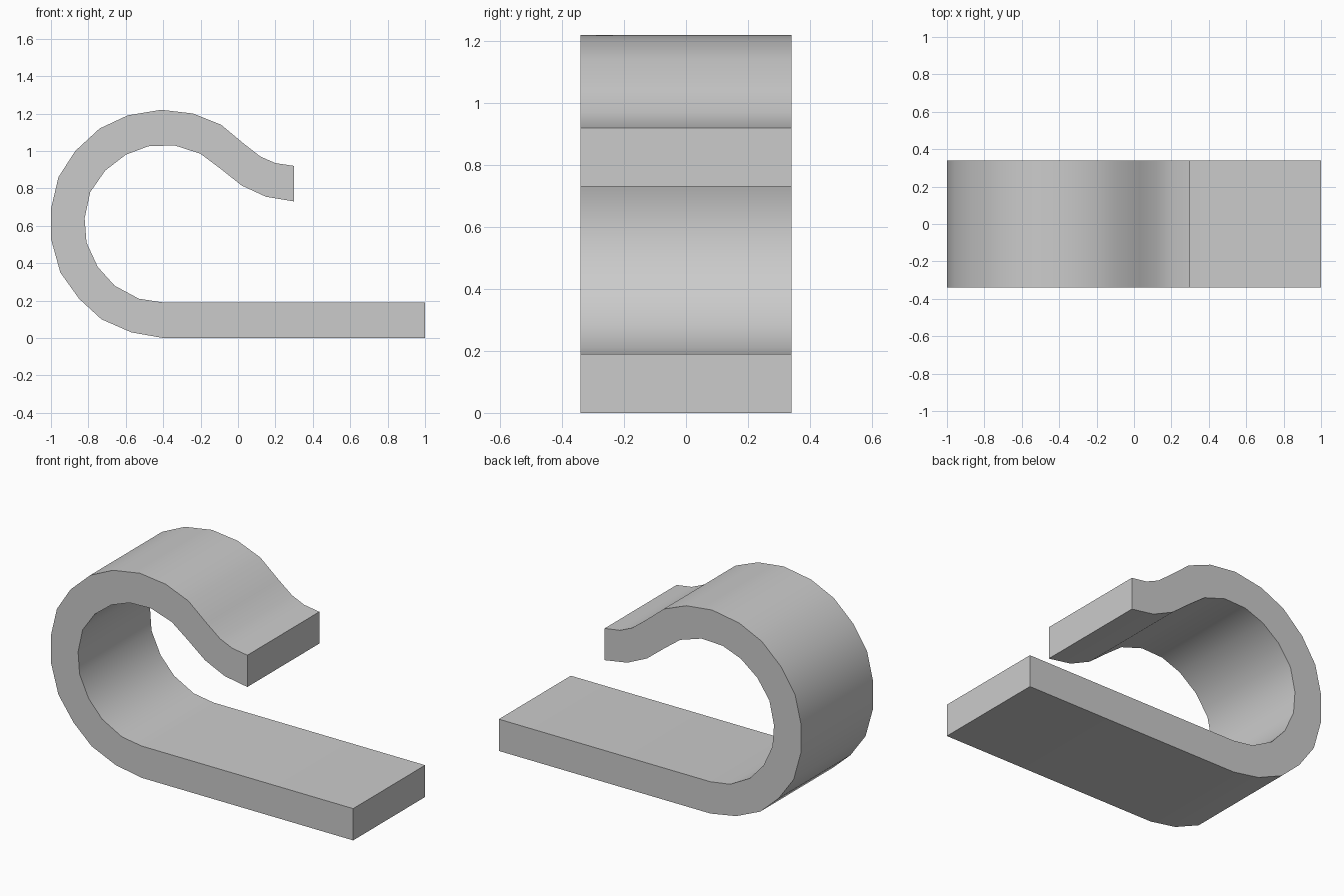
import bpy
import bmesh
from math import radians

cube = bpy.data.objects.get("Cube")
if cube:
    bpy.data.objects.remove(cube, do_unlink=True)

HALF_WIDTH = 0.34

# Side profile (x, z): outer face from foot to tip, then inner face back
outer = [(1, 0), (-.4, 0), (-.57, .03), (-.73, .1), (-.85, .21), (-.95, .35),
         (-1, .53), (-1, .69), (-.96, .86), (-.87, 1), (-.74, 1.12),
         (-.59, 1.19), (-.41, 1.22), (-.24, 1.2), (-.09, 1.14), (.03, 1.04),
         (.12, .97), (.2, .935), (.3, .92)]
inner = [(.3, .73), (.15, .755), (.02, .815), (-.1, .91), (-.2, .985),
         (-.34, 1.03), (-.48, 1.025), (-.6, .98), (-.71, .895), (-.79, .78),
         (-.82, .64), (-.81, .51), (-.75, .38), (-.66, .28), (-.53, .21),
         (-.4, .19), (1, .19)]

# Extrude the profile across the width
bm = bmesh.new()
side = bm.faces.new([bm.verts.new((x, -HALF_WIDTH, z)) for x, z in outer + inner])
result = bmesh.ops.extrude_face_region(bm, geom=[side], use_keep_orig=True)
far_verts = [g for g in result["geom"] if isinstance(g, bmesh.types.BMVert)]
bmesh.ops.translate(bm, verts=far_verts, vec=(0, 2 * HALF_WIDTH, 0))
bmesh.ops.recalc_face_normals(bm, faces=bm.faces)
mesh = bpy.data.meshes.new("curved_clip")
bm.to_mesh(mesh)
bm.free()

clip = bpy.data.objects.new("curved_clip", mesh)
bpy.context.collection.objects.link(clip)

# Plain grey material
grey = bpy.data.materials.new("light_grey")
grey.use_nodes = True
colour = (0.6, 0.6, 0.6, 1)
grey.diffuse_color = colour
grey.node_tree.nodes["Principled BSDF"].inputs["Base Color"].default_value = colour
mesh.materials.append(grey)

# Smooth bends, crisp side and end edges
bpy.ops.object.select_all(action="DESELECT")
clip.select_set(True)
bpy.context.view_layer.objects.active = clip
bpy.ops.object.shade_smooth_by_angle(angle=radians(35))
